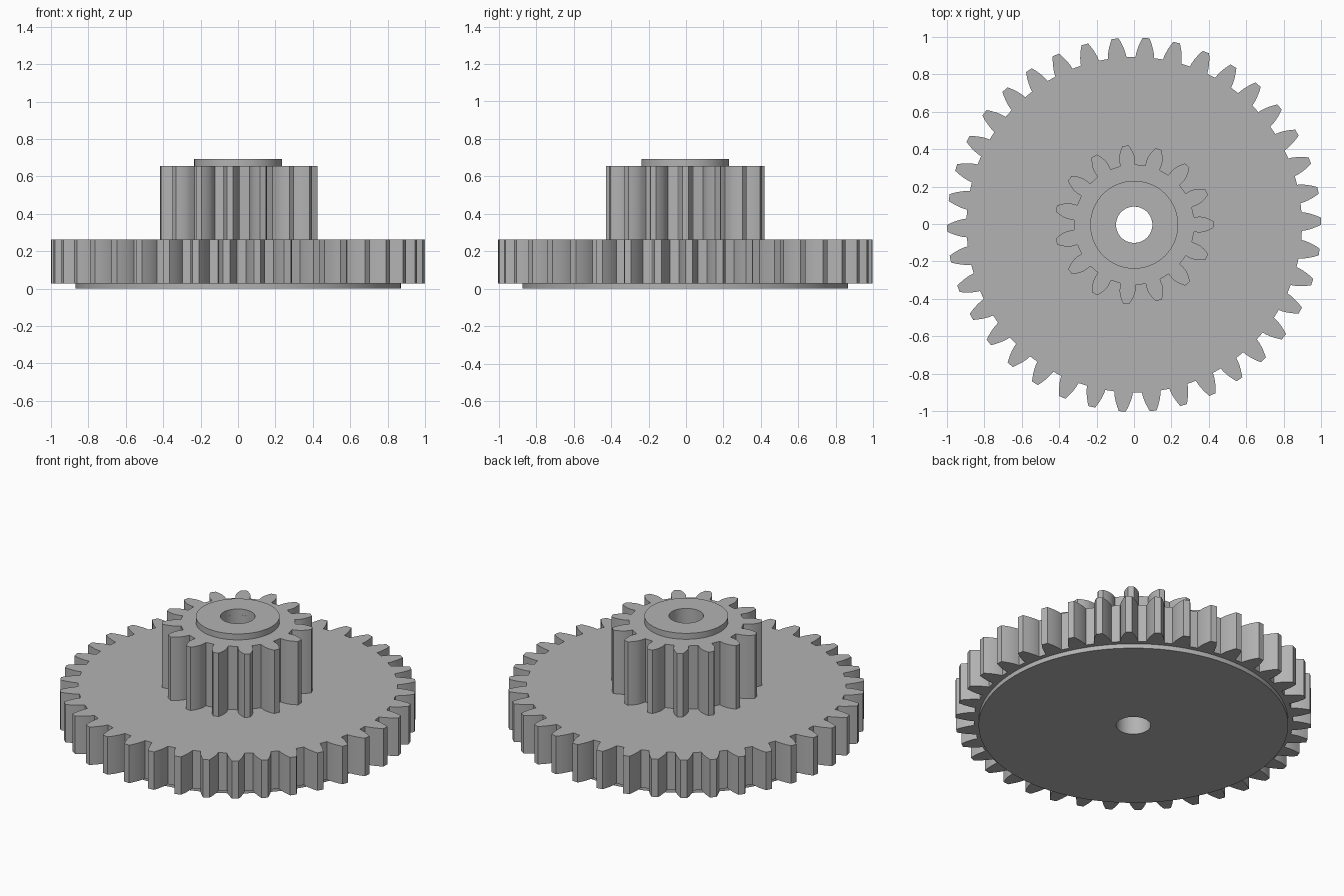
import bpy
import bmesh
from math import pi, cos, sin, tan, acos, radians

cube = bpy.data.objects.get("Cube")
if cube:
    bpy.data.objects.remove(cube, do_unlink=True)

# Single grey plastic
grey = bpy.data.materials.new("grey plastic")
grey.use_nodes = True
colour = (0.45, 0.45, 0.45, 1)
grey.diffuse_color = colour
grey.node_tree.nodes["Principled BSDF"].inputs["Base Color"].default_value = colour

MODULE = 0.05
BORE = 0.097
CENTRE = (0.001, -0.004)


def circle(radius, count=96):
    """Outline as (radius, angle) pairs."""
    return [(radius, 2 * pi * i / count) for i in range(count)]


def gear(teeth, root, phase):
    """Involute gear outline as (radius, angle) pairs."""
    pressure = radians(20)
    pitch = MODULE * teeth / 2
    tip = pitch + MODULE
    base = pitch * cos(pressure)
    start = max(root, base)

    def half_angle(r):
        a = acos(min(1, base / r))
        return pi / (2 * teeth) + tan(pressure) - pressure - tan(a) + a

    steps = 5
    flank = [(root, half_angle(start) + 0.006)] if root < base else []
    for i in range(steps + 1):
        r = start + (tip - start) * i / steps
        flank.append((r, half_angle(r) - 0.0001 * i))
    tooth = [(r, -a) for r, a in flank] + [(r, a) for r, a in reversed(flank)]
    return [(r, a + phase + 2 * pi * k / teeth)
            for k in range(teeth) for r, a in tooth]


def bored_layer(name, outline, z0, z1, bottom=True, top=True):
    """Extrude an outline with the shaft bore through it."""
    bm = bmesh.new()

    def ring(z, radius=None):
        return [bm.verts.new(((radius or r) * cos(a) + CENTRE[0],
                              (radius or r) * sin(a) + CENTRE[1], z))
                for r, a in outline]

    outer0, outer1 = ring(z0), ring(z1)
    inner0, inner1 = ring(z0, BORE), ring(z1, BORE)
    bands = [(outer0, outer1), (inner1, inner0)]
    if top:
        bands.append((outer1, inner1))
    if bottom:
        bands.append((inner0, outer0))
    n = len(outline)
    for low, high in bands:
        for i in range(n):
            j = (i + 1) % n
            bm.faces.new((low[i], low[j], high[j], high[i]))
    mesh = bpy.data.meshes.new(name)
    bm.to_mesh(mesh)
    bm.free()
    mesh.materials.append(grey)
    obj = bpy.data.objects.new(name, mesh)
    bpy.context.collection.objects.link(obj)
    bpy.ops.object.select_all(action="DESELECT")
    obj.select_set(True)
    bpy.context.view_layer.objects.active = obj
    bpy.ops.object.shade_smooth_by_angle(angle=radians(25))


# Stack from bottom to top
bored_layer("bottom_spacer", circle(0.87), 0, 0.028, top=False)
bored_layer("large_gear", gear(38, 0.897, radians(1.1)), 0.028, 0.263)
bored_layer("small_gear", gear(15, 0.322, radians(0.2)), 0.263, 0.656, bottom=False)
bored_layer("top_collar", circle(0.235), 0.656, 0.693, bottom=False)
